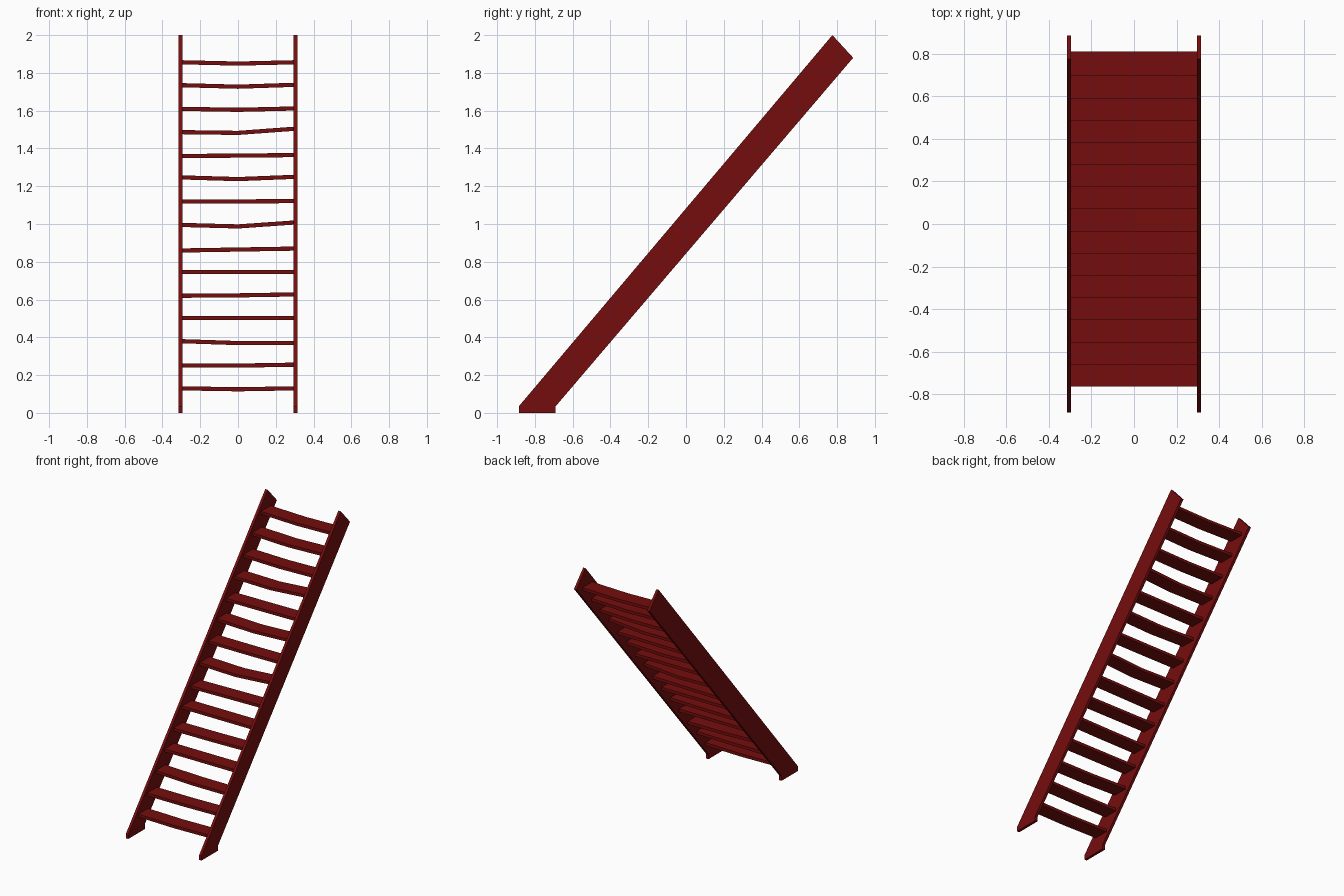
import bpy
import bmesh

cube = bpy.data.objects.get("Cube")
if cube:
    bpy.data.objects.remove(cube, do_unlink=True)

# Single dark red paint
COLOUR = (0.18, 0.004, 0.004, 1)
paint = bpy.data.materials.new("dark_red_paint")
paint.use_nodes = True
paint.diffuse_color = COLOUR
paint.node_tree.nodes["Principled BSDF"].inputs["Base Color"].default_value = COLOUR


def loft(name, sections):
    """Skin a closed solid through matching cross-sections."""
    bm = bmesh.new()
    rings = [[bm.verts.new(p) for p in s] for s in sections]
    for a, b in zip(rings, rings[1:]):
        for i in range(len(a)):
            j = (i + 1) % len(a)
            bm.faces.new((a[i], a[j], b[j], b[i]))
    bm.faces.new(rings[0])
    bm.faces.new(rings[-1])
    bmesh.ops.recalc_face_normals(bm, faces=bm.faces)
    mesh = bpy.data.meshes.new(name)
    bm.to_mesh(mesh)
    bm.free()
    mesh.materials.append(paint)
    obj = bpy.data.objects.new(name, mesh)
    bpy.context.collection.objects.link(obj)
    return obj


# Sloping side boards with a flat foot
OUTER, INNER = 0.315, 0.295
board = [(-0.885, 0), (-0.69, 0), (-0.69, 0.035),
         (0.885, 1.88), (0.775, 2), (-0.885, 0.035)]
for side, sign in (("left", 1), ("right", -1)):
    loft(side + "_side_board",
         [[(sign * x, y, z) for y, z in board] for x in (INNER, OUTER)])

# Worn treads: height offsets in thousandths at right end, middle, left end
wear = [(0, -5, 0), (-3, -3, 2), (3, -7, -7), (3, 3, 3), (-3, -1, 4),
        (0, 0, 0), (-10, -5, 0), (2, -6, 15), (3, 3, 5), (7, -2, 10),
        (-3, -1, 2), (0, -4, 18), (0, -5, 2), (2, -6, 4), (0, -7, 0)]
DEPTH, HALF = 0.115, 0.011
for i, offsets in enumerate(wear):
    front = -0.765 + i * 0.1043
    back = front + DEPTH
    height = 0.13 + i * 0.1233
    sections = []
    for x, off in zip((-0.3, 0, 0.3), offsets):
        z = height + off / 1000
        sections.append([(x, front, z - HALF), (x, back, z - HALF),
                         (x, back, z + HALF), (x, front, z + HALF)])
    loft(f"tread_{i + 1}", sections)
